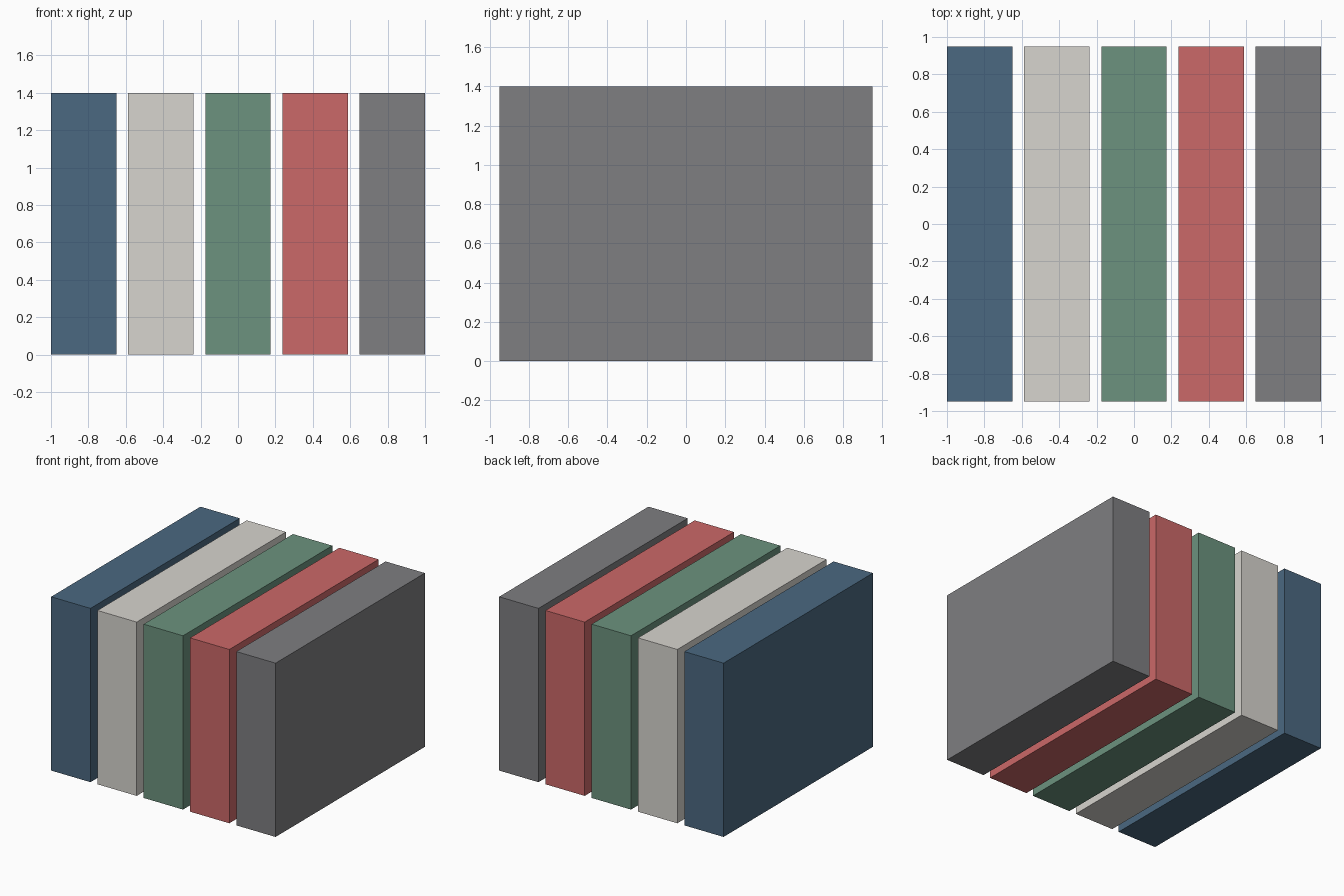
import bpy

if "Cube" in bpy.data.objects:
    bpy.data.objects.remove(bpy.data.objects["Cube"])

WIDTH, DEPTH, HEIGHT = 0.35, 1.90, 1.40
PITCH = (2.0 - WIDTH) / 4


def slab(name, index, color=None):
    """Upright rectangular slab in the row, counted from the left."""
    x = -1 + WIDTH / 2 + index * PITCH
    bpy.ops.mesh.primitive_cube_add(size=1, location=(x, 0, HEIGHT / 2))
    obj = bpy.context.object
    obj.name = name
    obj.scale = (WIDTH, DEPTH, HEIGHT)
    bpy.ops.object.transform_apply(location=False, rotation=False, scale=True)
    if color:
        mat = bpy.data.materials.new(name + "_color")
        mat.diffuse_color = (*color, 1)
        mat.use_nodes = True
        mat.node_tree.nodes["Principled BSDF"].inputs["Base Color"].default_value = mat.diffuse_color
        obj.data.materials.append(mat)
    return obj


# Row of five equal, evenly spaced slabs
slab("blue_slab", 0, (0.07, 0.14, 0.22))
slab("white_slab", 1, (0.68, 0.66, 0.62))
slab("green_slab", 2, (0.15, 0.29, 0.21))
slab("red_slab", 3, (0.60, 0.14, 0.14))
slab("grey_slab", 4, (0.21, 0.21, 0.22))
